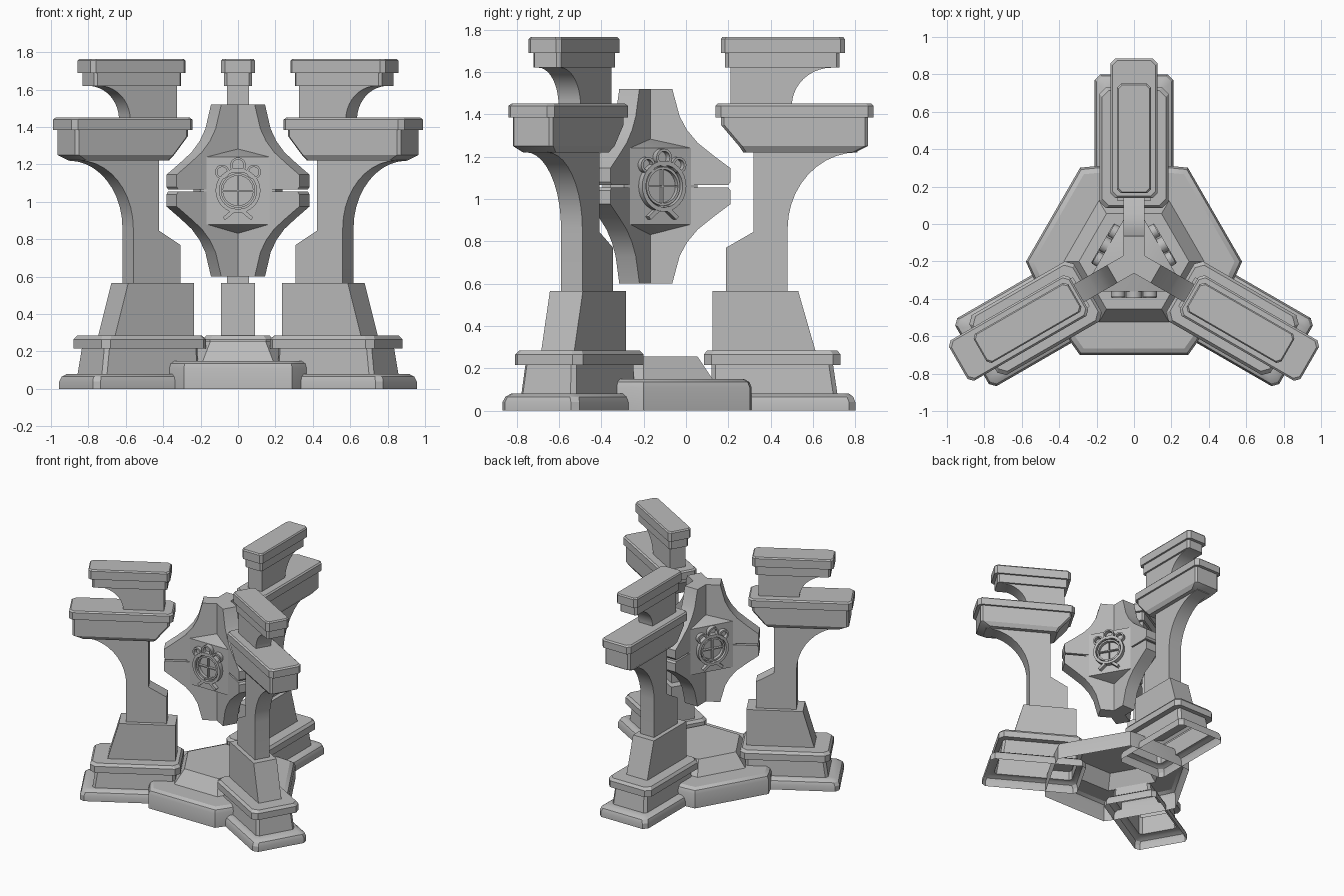
import bpy, bmesh, math
from mathutils import Vector, Matrix

if "Cube" in bpy.data.objects:
    bpy.data.objects.remove(bpy.data.objects["Cube"])

CENTRE = Vector((0, -0.2, 0))
stone = bpy.data.materials.new("grey_stone")
stone.use_nodes = True
GREY = (0.5, 0.5, 0.5, 1)
stone.diffuse_color = GREY
stone.node_tree.nodes["Principled BSDF"].inputs["Base Color"].default_value = GREY


def finish(name, bm, turn=0):
    """Turn the part about the centre axis and make it an object."""
    bm.normal_update()
    bmesh.ops.recalc_face_normals(bm, faces=bm.faces)
    bm.transform(Matrix.Translation(CENTRE) @ Matrix.Rotation(turn, 4, "Z"))
    mesh = bpy.data.meshes.new(name)
    bm.to_mesh(mesh)
    bm.free()
    mesh.materials.append(stone)
    ob = bpy.data.objects.new(name, mesh)
    bpy.context.collection.objects.link(ob)
    bpy.ops.object.select_all(action="DESELECT")
    ob.select_set(True)
    bpy.context.view_layer.objects.active = ob
    bpy.ops.object.shade_smooth_by_angle(angle=math.radians(28))


def loft(name, rings, turn=0, open_bottom=False):
    """Skin a stack of equal-length rings of points."""
    bm = bmesh.new()
    rows = [[bm.verts.new(p) for p in ring] for ring in rings]
    n = len(rows[0])
    for a, b in zip(rows, rows[1:]):
        for i in range(n):
            bm.faces.new((a[i], a[(i + 1) % n], b[(i + 1) % n], b[i]))
    bm.faces.new(rows[-1])
    if not open_bottom:
        bm.faces.new(rows[0])
    finish(name, bm, turn)


def slab_ring(z, r0, r1, w, c):
    """Rectangle with cut corners, running outwards along +y."""
    return [(w, r0 + c, z), (w, r1 - c, z), (w - c, r1, z), (c - w, r1, z),
            (-w, r1 - c, z), (-w, r0 + c, z), (c - w, r0, z), (w - c, r0, z)]


def slab(name, specs, turn, open_bottom=False):
    loft(name, [slab_ring(*s) for s in specs], turn, open_bottom)


def extrude(name, profile, w, turn):
    """Side profile of (radius, height) given a thickness of 2w."""
    loft(name, [[(x, r, z) for r, z in profile] for x in (-w, w)], turn)


def cove(r_in, z_low, r_out, z_top, steps=10):
    """Hollow quarter curve, from upright to level."""
    return [(r_out - (r_out - r_in) * math.cos(t), z_low + (z_top - z_low) * math.sin(t))
            for t in (i * math.pi / 2 / steps for i in range(steps + 1))]


# Three pillars
def pillar(side, turn):
    slab(side + "_plinth", [
        (0, .27, 1.0, .21, .03), (.04, .27, 1.0, .21, .03), (.065, .28, .99, .2, .03),
        (.08, .3, .97, .18, .03), (.08, .32, .915, .15, .02), (.215, .32, .895, .14, .02),
        (.215, .285, .93, .185, .035), (.265, .285, .93, .185, .035),
        (.285, .3, .915, .17, .035)], turn, True)
    extrude(side + "_pedestal", [(.325, .27), (.815, .27), (.73, .565), (.325, .565)], .09, turn)
    extrude(side + "_shaft", [(.39, .55), (.39, .77), (.52, .845), (.52, 1.25), (1.01, 1.25)]
            + cove(.68, .86, 1.01, 1.22)[::-1] + [(.68, .55)], .058, turn)
    slab(side + "_bracket", [(1.22, .47, 1.0, .09, .015), (1.25, .45, 1.06, .11, .015),
                             (1.35, .365, 1.06, .11, .015), (1.39, .365, 1.06, .11, .015)], turn)
    slab(side + "_shelf", [(1.385, .34, 1.085, .125, .025), (1.44, .34, 1.085, .125, .025),
                           (1.45, .35, 1.075, .115, .025)], turn)
    extrude(side + "_neck", [(.41, 1.44), (.41, 1.63), (.89, 1.63)]
            + cove(.7, 1.44, .89, 1.62)[::-1], .06, turn)
    slab(side + "_collar", [(1.62, .385, .925, .075, .015), (1.7, .385, .925, .075, .015)], turn)
    slab(side + "_cap", [(1.69, .365, .95, .09, .02), (1.755, .365, .95, .09, .02),
                         (1.765, .372, .943, .083, .02)], turn)


# Fins of the floating core, split by a thin gap at mid height
MID = 1.06
FIN = [(0, .006), (.4, .006), (.41, .02), (.41, .085), (.33, .145), (.255, .205),
       (.205, .265), (.17, .33), (.135, .46), (0, .46)]


def fin(side, turn):
    for half, s in (("upper", 1), ("lower", -1)):
        extrude(f"{side}_{half}_fin", [(r, MID + s * h) for r, h in FIN], .055, turn)


# Emblem: parts are made facing -y, standing on the core face
FACE = -0.16


def disc_ring(name, x, z, outer, inner, depth, turn):
    bm = bmesh.new()
    n = 32
    rows = []
    for radius, y in ((outer, FACE), (outer, FACE - depth), (inner, FACE - depth), (inner, FACE)):
        rows.append([bm.verts.new((x + radius * math.cos(2 * math.pi * i / n), y,
                                   z + radius * math.sin(2 * math.pi * i / n))) for i in range(n)])
    for k in range(4):
        a, b = rows[k], rows[(k + 1) % 4]
        for i in range(n):
            bm.faces.new((a[i], a[(i + 1) % n], b[(i + 1) % n], b[i]))
    finish(name, bm, turn)


def bar(name, x, z, length, width, tilt, depth, turn):
    bm = bmesh.new()
    bmesh.ops.create_cube(bm, size=1)
    bm.transform(Matrix.Translation((x, FACE - depth / 2, z)) @ Matrix.Rotation(tilt, 4, "Y")
                 @ Matrix.Diagonal((length, depth, width, 1)))
    finish(name, bm, turn)


def emblem(side, turn):
    disc_ring(side + "_emblem_ring", 0, MID, .12, .1, .035, turn)
    disc_ring(side + "_emblem_inner_ring", 0, MID, .092, .08, .025, turn)
    disc_ring(side + "_emblem_crown", 0, MID + .135, .042, .03, .035, turn)
    for tilt in (0, math.pi / 2):
        bar(side + "_emblem_cross", 0, MID, .17, .008, tilt, .02, turn)
    for s in (-1, 1):
        disc_ring(side + "_emblem_lobe", s * .085, MID + .1, .038, .026, .03, turn)
        bar(side + "_emblem_foot", s * .045, MID - .125, .08, .02, s * .7, .03, turn)


for i, side in enumerate(("back", "right", "left")):
    pillar(side, i * math.tau / 3)
    fin(side, i * math.tau / 3)
for i, side in enumerate(("front", "left", "right")):
    emblem(side, i * math.tau / 3)


def three_fold(points, z):
    """Repeat plan points three times about the centre axis."""
    return [Matrix.Rotation(k * math.tau / 3, 3, "Z") @ Vector((x, y, z))
            for k in range(3) for x, y in points]


# Core body with pointed top and bottom
def core_ring(z, s=1):
    return three_fold([(-.2 * s, FACE * s), (.2 * s, FACE * s)], z)


loft("core_body", [core_ring(.8, .01), core_ring(.88), core_ring(1.24), core_ring(1.31, .01)])


# Stepped centre base, hollow underneath
def base_ring(z, s=1):
    return three_fold([(-.34 * s, -.43 * s), (-.29 * s, -.5 * s),
                       (.29 * s, -.5 * s), (.34 * s, -.43 * s)], z)


def dais_ring(z, apothem):
    h = apothem * math.tan(math.pi / 6)
    return three_fold([(-h, -apothem), (-h * .5, -apothem), (h * .5, -apothem), (h, -apothem)], z)


loft("centre_base", [base_ring(0), base_ring(.11), base_ring(.135, .98), base_ring(.15, .93),
                     dais_ring(.15, .325), dais_ring(.255, .255)], open_bottom=True)
